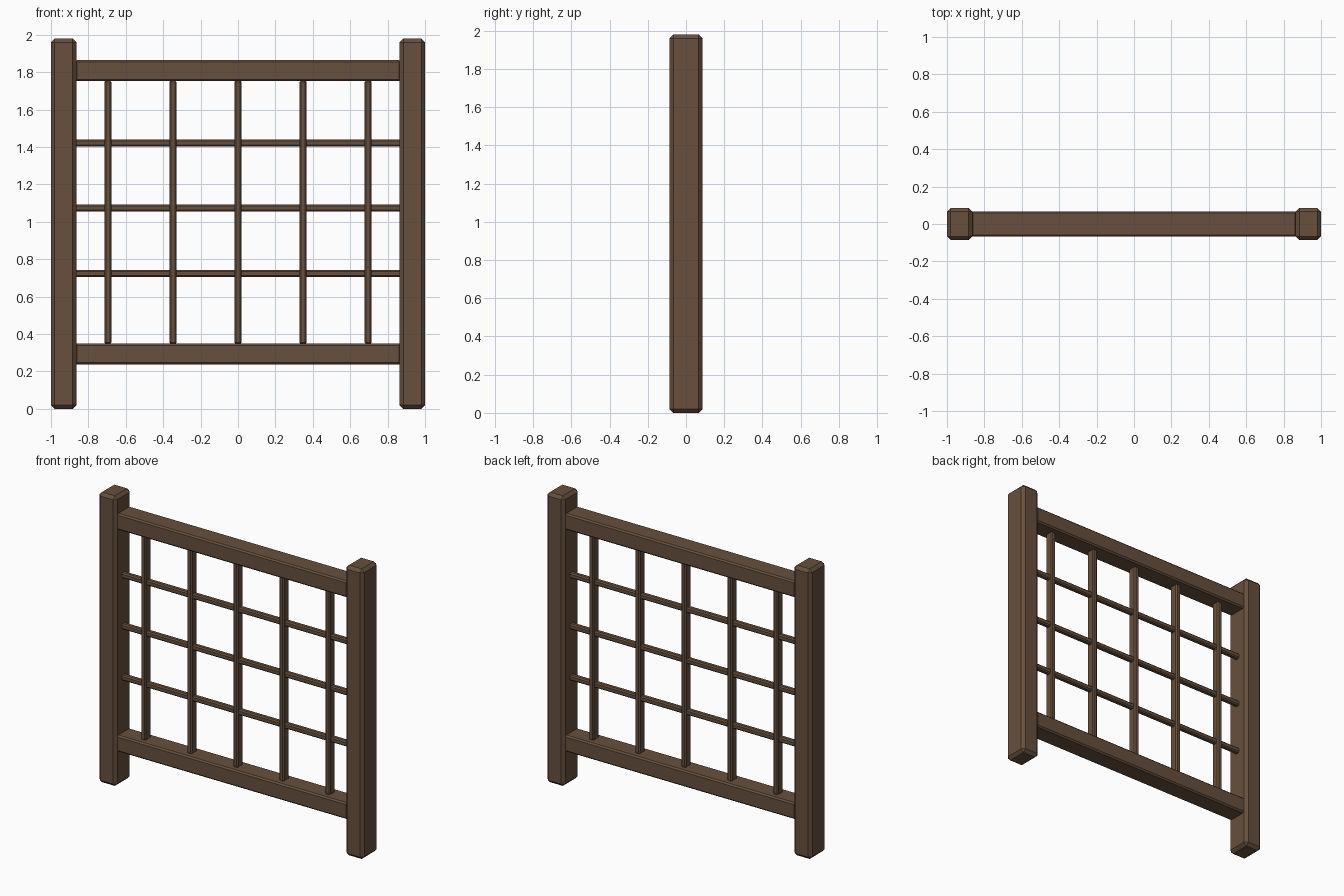
import bpy

if "Cube" in bpy.data.objects:
    bpy.data.objects.remove(bpy.data.objects["Cube"])

# Shared dark wood
wood = bpy.data.materials.new("dark_wood")
wood.diffuse_color = (0.135, 0.08, 0.047, 1)
wood.use_nodes = True
wood.node_tree.nodes["Principled BSDF"].inputs["Base Color"].default_value = wood.diffuse_color


def beam(name, center, size, bevel):
    """Box timber with flat chamfered edges."""
    bpy.ops.mesh.primitive_cube_add(size=1, location=center)
    ob = bpy.context.object
    ob.name = name
    ob.scale = size
    bpy.ops.object.transform_apply(location=False, rotation=False, scale=True)
    mod = ob.modifiers.new("chamfer", 'BEVEL')
    mod.width = bevel
    mod.segments = 1
    mod.limit_method = 'ANGLE'
    ob.data.materials.append(wood)
    return ob


# Corner posts
for side, sx in (("left", -1), ("right", 1)):
    beam(f"{side}_post", (sx * 0.932, 0, 0.99), (0.136, 0.172, 1.98), 0.02)

# Top and bottom rails
for label, z in (("top", 1.808), ("bottom", 0.294)):
    beam(f"{label}_rail", (0, 0, z), (1.744, 0.136, 0.112), 0.01)

# Upright lattice bars
for i in range(5):
    beam(f"upright_bar_{i + 1}", ((i - 2) * 0.348, 0, 1.051), (0.037, 0.06, 1.41), 0.008)

# Cross lattice bars
for i, z in enumerate((0.724, 1.073, 1.422)):
    beam(f"cross_bar_{i + 1}", (0, 0, z), (1.744, 0.037, 0.037), 0.008)
